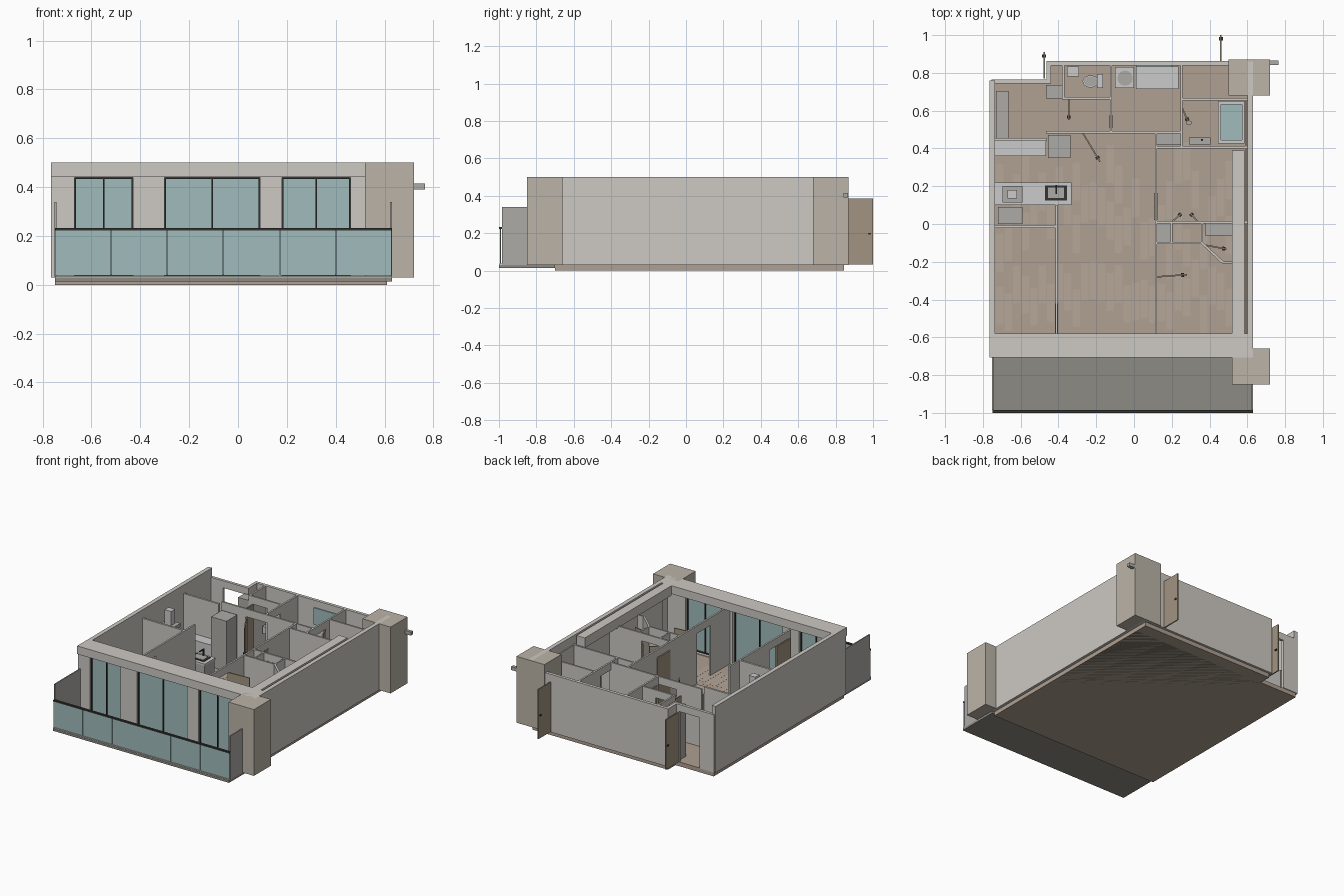
import bpy, bmesh, math, random
from mathutils import Matrix, Vector

if "Cube" in bpy.data.objects:
    bpy.data.objects.remove(bpy.data.objects["Cube"])
random.seed(4)

def mat(name, r, g, b):
    m = bpy.data.materials.new(name)
    m.diffuse_color = [(c / 255) ** 2.2 for c in (r, g, b)] + [1]
    m.use_nodes = True
    m.node_tree.nodes["Principled BSDF"].inputs["Base Color"].default_value = m.diffuse_color
    return m

WALL = mat("plaster", 204, 200, 194)
STONE = mat("column_paint", 186, 178, 166)
WOOD = mat("wood_floor", 174, 158, 144)
WOOD2 = mat("wood_floor_light", 180, 166, 152)
DOOR = mat("door_wood", 160, 146, 128)
GLASS = mat("glass", 160, 186, 186)
DARK = mat("dark_metal", 55, 55, 52)
DECK = mat("deck", 140, 138, 130)
GREY = mat("cabinet_grey", 172, 170, 165)
WHITE = mat("white_fixture", 216, 216, 212)

def finish(name, bm, m):
    me = bpy.data.meshes.new(name)
    bmesh.ops.recalc_face_normals(bm, faces=bm.faces)
    bm.to_mesh(me)
    bm.free()
    me.materials.append(m)
    ob = bpy.data.objects.new(name, me)
    bpy.context.collection.objects.link(ob)
    return ob

def boxes(name, m, *items):
    """Several boxes (x0, x1, y0, y1, z0, z1) in one object."""
    bm = bmesh.new()
    for x0, x1, y0, y1, z0, z1 in items:
        mx = Matrix.Translation(((x0 + x1) / 2, (y0 + y1) / 2, (z0 + z1) / 2))
        bmesh.ops.create_cube(bm, size=1, matrix=mx @ Matrix.Diagonal((x1 - x0, y1 - y0, z1 - z0, 1)))
    return finish(name, bm, m)

def prism(name, m, pts, z0, z1):
    bm = bmesh.new()
    f = bm.faces.new([bm.verts.new((x, y, z0)) for x, y in pts])
    r = bmesh.ops.extrude_face_region(bm, geom=[f])
    bmesh.ops.translate(bm, vec=(0, 0, z1 - z0), verts=[v for v in r["geom"] if isinstance(v, bmesh.types.BMVert)])
    return finish(name, bm, m)

def wall(name, axis, p, t, a, b, holes=(), top=0.44):
    """Wall along axis at cross position p..p+t, with (start, end, bottom, top) openings."""
    spans, cur = [], a
    for h0, h1, s, e in holes:
        spans += [(cur, h0, 0.03, top), (h0, h1, e, top)]
        if s > 0.03:
            spans.append((h0, h1, 0.03, s))
        cur = h1
    spans.append((cur, b, 0.03, top))
    spans = [s for s in spans if s[1] - s[0] > 0.001 and s[3] - s[2] > 0.001]
    return boxes(name, WALL, *[(s[0], s[1], p, p + t, s[2], s[3]) if axis == "x"
                               else (p, p + t, s[0], s[1], s[2], s[3]) for s in spans])

def leaf(name, x0, y0, x1, y1, top=0.385, m=DOOR):
    """Open door leaf from hinge to free edge, with a lever handle."""
    d = Vector((x1 - x0, y1 - y0))
    n = Vector((-d.y, d.x)).normalized() * 0.004
    a, b = Vector((x0, y0)), Vector((x1, y1))
    prism(name, m, [a + n, a - n, b - n, b + n], 0.033, top)
    k = a + d * 0.86
    e = d.normalized() * 0.008
    prism(name + "_handle", DARK, [k - e + n * 2.5, k - e - n * 2.5, k + e - n * 2.5, k + e + n * 2.5], 0.192, 0.202)

def cyl(name, m, x, y, z0, z1, rx, ry, seg=24):
    return prism(name, m, [(x + rx * math.cos(i * math.tau / seg), y + ry * math.sin(i * math.tau / seg))
                           for i in range(seg)], z0, z1)

# Slabs
prism("floor_slab", WOOD, [(-.75, -.70), (.61, -.70), (.61, .845), (-.45, .845), (-.45, .76), (-.75, .76)], 0, .03)
boxes("slab_underside", mat("underside", 125, 118, 105), (-.748, .608, -.698, .755, -.0005, .001))
boxes("balcony_slab", DECK, (-.75, .63, -1, -.70, .014, .03))

# Plank tone variation on the wood floor
planks, x = [], -.73
while x < .50:
    y = -.58 + random.random() * .2
    while y < .25:
        planks.append((x, x + .04, y, y + .2, .029, .0305))
        y += .25 + random.random() * .3
    x += .045
boxes("floor_planks", WOOD2, *planks)

# Outer walls and beams
wins = [(-.67, -.43), (-.30, .09), (.18, .46)]
wall("front_wall", "x", -.70, .05, -.765, .63, [(a, b, .035, .44) for a, b in wins], .5)
boxes("front_beam", WALL, (-.765, .63, -.708, -.58, .442, .5))
wall("left_wall", "y", -.765, .03, -.69, .76, (), .5)
wall("right_wall", "y", .60, .03, -.70, .86, (), .5)
boxes("right_beam", WALL, (.52, .585, -.58, .39, .43, .5))
wall("entry_wall", "x", .745, .02, -.755, -.44, [(-.64, -.48, .03, .39)])
wall("entry_return_wall", "y", -.462, .022, .745, .86)
wall("back_wall", "x", .84, .022, -.462, .60)
boxes("front_column", STONE, (.52, .72, -.85, -.66, .03, .5))
boxes("back_column", STONE, (.50, .72, .68, .87, .03, .5))
boxes("vent_pipe", GREY, (.72, .765, .842, .866, .39, .414))

# Front windows
for i, (a, b) in enumerate(wins):
    c = (a + b) / 2
    boxes(f"window_glass_{i}", GLASS, (a, b, -.682, -.678, .035, .44))
    boxes(f"window_frame_{i}", DARK, (a, b, -.69, -.67, .433, .44), (a, b, -.69, -.67, .035, .042),
          *[(v - .003, v + .003, -.69, -.67, .035, .44) for v in (a + .003, c, b - .003)])

# Balcony railing and side screens
w = 1.38 / 6
boxes("balcony_glass", GLASS, *[(-.75 + i * w + .001, -.75 + (i + 1) * w - .001, -.995, -.988, .038, .222) for i in range(6)])
boxes("balcony_handrail", DARK, (-.75, .63, -1, -.984, .222, .232))
boxes("balcony_curb", WALL, (-.75, .63, -.998, -.985, .03, .037))
boxes("balcony_side_screens", GREY, (-.752, -.744, -.985, -.69, .03, .34), (.622, .63, -.985, -.70, .03, .34))

# Interior partitions
D = .385
wall("bedroom_left_wall", "y", -.416, .012, -.58, .10, [(-.56, -.34, .03, D)])
wall("kitchen_front_wall", "x", -.02, .014, -.735, -.416)
wall("living_right_wall", "y", .11, .012, -.66, .49, [(-.43, -.28, .03, D), (.02, .17, .03, D)])
wall("hall_wall", "x", .48, .012, -.465, .25, [(-.27, -.11, .03, D)])
wall("kitchen_back_wall", "x", .44, .014, -.735, -.46)
wall("toilet_front_wall", "x", .66, .012, -.38, -.12, [(-.345, -.23, .03, D)])
wall("toilet_left_wall", "y", -.38, .012, .66, .84)
wall("washroom_left_wall", "y", -.128, .012, .49, .84, [(.51, .64, .03, D)])
wall("bath_left_wall", "y", .245, .012, .41, .84, [(.49, .61, .03, D)])
wall("bath_back_wall", "x", .655, .012, .25, .60)
wall("bath_front_wall", "x", .40, .012, .11, .60)
wall("room_divider_wall", "x", .003, .012, .11, .60, [(.2, .34, .03, D)])
wall("closet_front_wall", "x", -.105, .01, .12, .36)
wall("closet_left_wall", "y", .193, .01, -.10, .003)
wall("closet_right_wall", "y", .355, .01, -.105, .003)
wall("closet_end_wall", "x", -.208, .01, .465, .52)
prism("closet_slanted_wall", WALL, [(.355, -.105), (.365, -.097), (.475, -.198), (.465, -.208)], .03, .44)
wall("room_right_wall", "y", .589, .006, -.58, .65)

# Doors
leaf("entry_door", -.476, .77, -.476, .91)
leaf("service_door", .46, .862, .46, 1.0)
leaf("hall_door", -.27, .48, -.18, .33)
leaf("toilet_door", -.345, .66, -.345, .55)
leaf("bedroom_door", .12, -.28, .28, -.268)
leaf("bath_door_a", .257, .61, .285, .545)
leaf("closet_door_a", .205, .015, .25, .055)
leaf("closet_door_b", .335, .015, .30, .055)
leaf("closet_door_c", .38, -.112, .49, -.133)
boxes("sliding_doors", DOOR, (-.418, -.402, -.578, -.42, .033, .38), (-.132, -.112, .51, .575, .033, .38),
      (.107, .125, .02, .165, .033, .38))

# Kitchen
boxes("kitchen_counter_base", GREY, (-.73, -.335, .105, .215, .03, .165))
boxes("kitchen_counter_top", WHITE, (-.735, -.33, .10, .22, .165, .178))
boxes("sink_basin", DARK, (-.47, -.355, .125, .205, .176, .181))
boxes("sink_bottom", GREY, (-.455, -.37, .138, .192, .18, .183))
boxes("faucet", DARK, (-.416, -.408, .198, .206, .18, .225), (-.416, -.408, .16, .206, .22, .226))
boxes("hob", DARK, (-.695, -.59, .115, .20, .178, .182))
boxes("range_hood", GREY, (-.695, -.59, .115, .20, .335, .36))
boxes("hood_duct", WHITE, (-.67, -.62, .135, .18, .36, .46))
boxes("fridge", GREY, (-.72, -.59, 0, .09, .03, .35))
boxes("tall_cabinet", GREY, (-.455, -.335, .35, .47, .03, .385))
boxes("kitchen_cupboard", WHITE, (-.735, -.465, .36, .44, .03, .178))
boxes("shoe_cabinet", GREY, (-.73, -.665, .45, .705, .03, .20))
boxes("entry_cabinet", GREY, (-.465, -.382, .665, .735, .03, .40))

# Toilet and wash room
boxes("toilet_tank", WHITE, (-.195, -.165, .72, .795, .03, .19))
cyl("toilet_bowl", WHITE, -.23, .755, .03, .10, .042, .032)
cyl("toilet_lid", GREY, -.23, .755, .10, .106, .036, .026)
boxes("hand_basin", WHITE, (-.355, -.29, .78, .835, .13, .18))
boxes("washing_machine", WHITE, (-.10, .0, .72, .83, .03, .20))
cyl("washing_machine_lid", GREY, -.047, .772, .20, .204, .04, .04)
boxes("vanity", WHITE, (.01, .235, .715, .835, .03, .175))
boxes("vanity_mirror", GLASS, (.01, .20, .832, .839, .27, .39))

# Bathroom
boxes("bathtub", WHITE, (.445, .585, .425, .65, .03, .04), (.445, .461, .425, .65, .03, .13),
      (.572, .585, .425, .65, .03, .13), (.461, .572, .425, .445, .03, .13), (.461, .572, .633, .65, .03, .13))
boxes("bath_water", GLASS, (.461, .572, .445, .633, .04, .11))
boxes("bath_shelf", GREY, (.29, .405, .42, .458, .03, .13))
cyl("bath_tap", DARK, .36, .445, .13, .16, .006, .006, 12)
cyl("bath_stool", GREY, .29, .535, .03, .08, .016, .012, 16)

# Closet shelves
boxes("closet_shelves", GREY, (.122, .245, .42, .478, .03, .36), (.375, .52, -.06, .003, .30, .31),
      (.122, .193, -.095, .003, .30, .31))

# Rest the model exactly on the ground
for o in bpy.context.collection.objects:
    o.location.z = .0005 if o.name == "slab_underside" else 0
